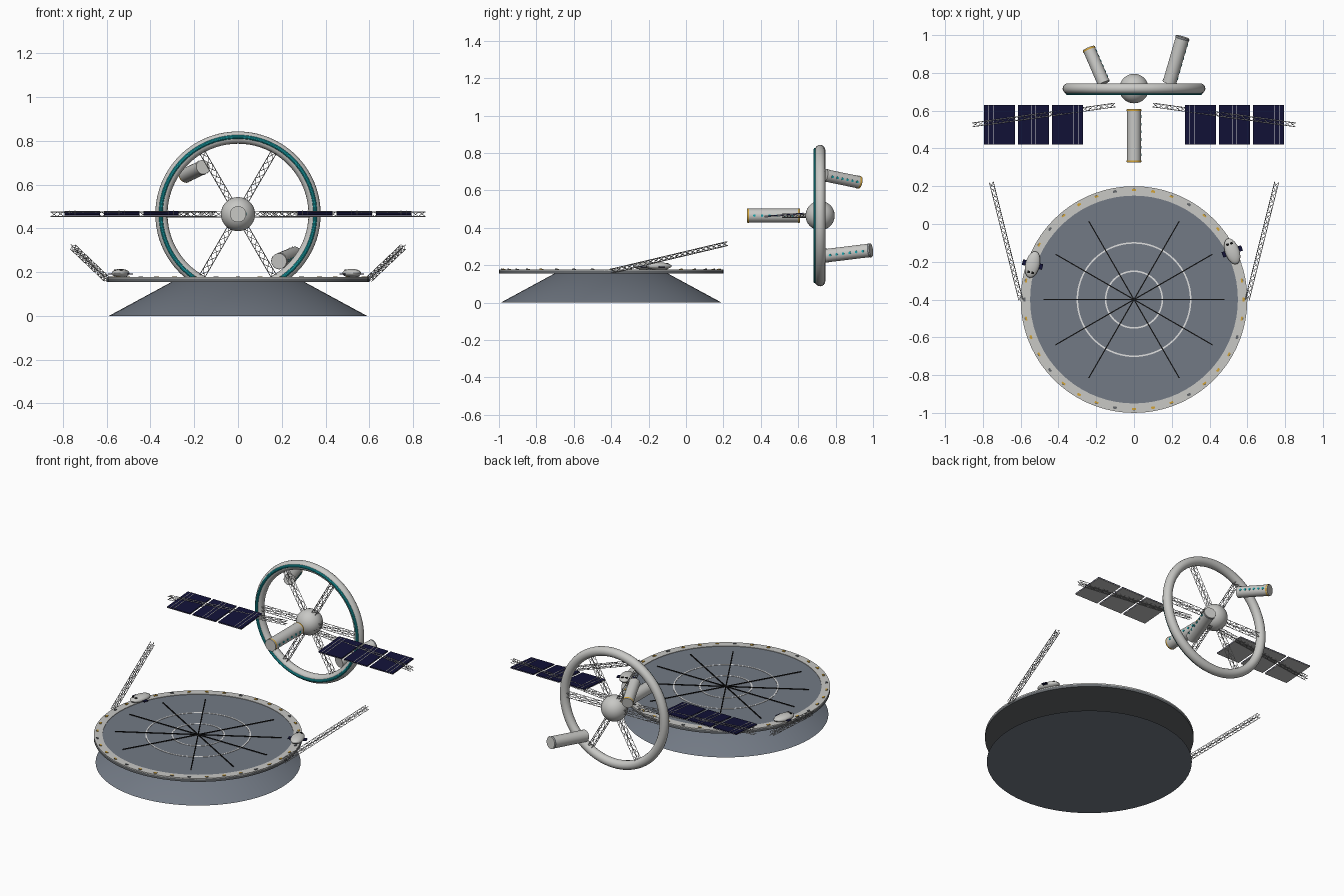
import bpy, bmesh
from math import pi, sin, cos, radians
from mathutils import Vector, Matrix

old = bpy.data.objects.get("Cube")
if old:
    bpy.data.objects.remove(old, do_unlink=True)


def material(name, rgb):
    m = bpy.data.materials.new(name)
    m.use_nodes = True
    m.diffuse_color = (*rgb, 1)
    m.node_tree.nodes["Principled BSDF"].inputs["Base Color"].default_value = (*rgb, 1)
    return m


HULL = material("hull pale grey", (0.58, 0.58, 0.56))
DECK = material("deck slate", (0.17, 0.195, 0.235))
EDGE = material("edge grey", (0.13, 0.14, 0.15))
TRUSS = material("truss grey", (0.5, 0.5, 0.5))
NAVY = material("solar navy", (0.006, 0.006, 0.04))
TEAL = material("window teal", (0.01, 0.38, 0.42))
GOLD = material("marker gold", (0.65, 0.37, 0.04))
BLACK = material("black", (0.005, 0.005, 0.005))
WHITE = material("line white", (0.75, 0.75, 0.75))


def finish(bm, name, mats, smooth=True):
    bmesh.ops.recalc_face_normals(bm, faces=bm.faces[:])
    me = bpy.data.meshes.new(name)
    bm.to_mesh(me)
    bm.free()
    ob = bpy.data.objects.new(name, me)
    bpy.context.collection.objects.link(ob)
    for m in mats:
        me.materials.append(m)
    if smooth:
        bpy.ops.object.select_all(action='DESELECT')
        ob.select_set(True)
        bpy.context.view_layer.objects.active = ob
        bpy.ops.object.shade_smooth_by_angle(angle=radians(35))
    return ob


def lathe(name, profile, centre, mat, steps=72, axis='Z', closed=False):
    """Spin an (r, height) profile around z, or around y for the wheel."""
    bm = bmesh.new()
    vs = [bm.verts.new((r, 0, h)) for r, h in profile]
    pairs = list(zip(vs, vs[1:])) + ([(vs[-1], vs[0])] if closed else [])
    es = [bm.edges.new(p) for p in pairs]
    bmesh.ops.spin(bm, geom=vs + es, cent=(0, 0, 0), axis=(0, 0, 1), angle=2 * pi, steps=steps)
    bmesh.ops.remove_doubles(bm, verts=bm.verts[:], dist=1e-5)
    if axis == 'Y':
        bm.transform(Matrix.Rotation(pi / 2, 4, 'X'))
    bm.transform(Matrix.Translation(centre))
    return finish(bm, name, [mat])


def ring_profile(r, h, a, n=16):
    return [(r + a * cos(2 * pi * i / n), h + a * sin(2 * pi * i / n)) for i in range(n)]


def aim(a, b):
    """Frame at a whose z axis points to b."""
    return Matrix.Translation(a) @ (Vector(b) - Vector(a)).to_track_quat('Z', 'Y').to_matrix().to_4x4()


def rod(bm, a, b, r, sides=4):
    length = (Vector(b) - Vector(a)).length
    m = aim(a, b) @ Matrix.Translation((0, 0, length / 2))
    bmesh.ops.create_cone(bm, cap_ends=True, segments=sides, radius1=r, radius2=r, depth=length, matrix=m)


def box(bm, size, m, index=0):
    new = bmesh.ops.create_cube(bm, size=1, matrix=m @ Matrix.Diagonal((*size, 1)))["verts"]
    for f in {f for v in new for f in v.link_faces}:
        f.material_index = index


def truss(name, a, b, width, r=0.0018):
    """Square lattice boom with four rails and zigzag braces."""
    bm = bmesh.new()
    m = aim(a, b)
    length = (Vector(b) - Vector(a)).length
    bays = round(length / (width * 1.2))
    h = width / 2 - r
    corners = [(-h, -h), (h, -h), (h, h), (-h, h)]
    for k, (x, y) in enumerate(corners):
        x2, y2 = corners[(k + 1) % 4]
        rod(bm, m @ Vector((x, y, 0)), m @ Vector((x, y, length)), r)
        for i in range(bays):
            z0, z1 = length * i / bays, length * (i + 1) / bays
            if i % 2:
                z0, z1 = z1, z0
            rod(bm, m @ Vector((x, y, z0)), m @ Vector((x2, y2, z1)), r * 0.7)
    finish(bm, name, [TRUSS], smooth=False)


# Landing disc: flared base, slab, pale rim and painted deck
C = Vector((0, -0.4, 0))
lathe("base", [(0, 0), (0.59, 0), (0.3, 0.157), (0, 0.157)], C, DECK)
lathe("deck_slab", [(0, 0.155), (0.6, 0.155), (0.6, 0.172), (0, 0.172)], C, EDGE)
lathe("deck_surface", [(0.55, 0.171), (0.55, 0.174), (0, 0.174)], C, DECK)
lathe("deck_rim", [(0.55, 0.17), (0.6, 0.17), (0.6, 0.177), (0.55, 0.177)], C, HULL, closed=True)
for r in (0.15, 0.3):
    lathe("deck_circle", [(r - 0.004, 0.172), (r + 0.004, 0.172), (r + 0.004, 0.176), (r - 0.004, 0.176)],
          C, WHITE, closed=True)

bm = bmesh.new()
for i in range(12):
    if i % 6 != 3:
        box(bm, (0.48, 0.006, 0.004),
            Matrix.Translation(C) @ Matrix.Rotation(i * pi / 6, 4, 'Z') @ Matrix.Translation((0.24, 0, 0.176)))
finish(bm, "deck_radial_lines", [BLACK], smooth=False)

bm = bmesh.new()
for i in range(36):
    spin = Matrix.Translation(C) @ Matrix.Rotation(i * pi / 18, 4, 'Z')
    box(bm, (0.01, 0.02, 0.005), spin @ Matrix.Translation((0.58, 0, 0.178)), 0 if i % 2 else 1 + i // 2 % 2)
    box(bm, (0.004, 0.012, 0.006), spin @ Matrix.Translation((0.586, 0, 0.178)), 1 if i % 4 == 0 else 2)
for f in bm.faces:
    a = f.calc_center_median() - C
    if a.length > 0 and f.material_index == 1:
        f.material_index = 0
finish(bm, "rim_markers", [GOLD, TEAL, EDGE], smooth=False)

# Parked shuttles on the rim
for name, x, y, turn in (("right_shuttle", -0.537, -0.215, 166), ("left_shuttle", 0.52, -0.145, 20)):
    place = Matrix.Translation((x, y, 0.195)) @ Matrix.Rotation(radians(turn), 4, 'Z')
    bm = bmesh.new()
    bmesh.ops.create_uvsphere(bm, u_segments=20, v_segments=12, radius=1,
                              matrix=place @ Matrix.Diagonal((0.038, 0.072, 0.02, 1)))
    finish(bm, name + "_body", [HULL])
    bm = bmesh.new()
    for s in (-1, 1):
        box(bm, (0.022, 0.03, 0.005), place @ Matrix.Translation((s * 0.044, 0, -0.004)), 0)
        box(bm, (0.014, 0.012, 0.006), place @ Matrix.Translation((s * 0.011, 0.042, 0.014)), 1)
    finish(bm, name + "_wings", [NAVY, BLACK], smooth=False)

# Wheel, light strip, hub and lattice spokes
H = Vector((0, 0.717, 0.465))
lathe("wheel", ring_profile(0.35, 0, 0.028), H, HULL, steps=80, axis='Y', closed=True)
lathe("wheel_light_strip", ring_profile(0.353, 0.026, 0.009, 10), H, TEAL, steps=80, axis='Y', closed=True)
bm = bmesh.new()
bmesh.ops.create_uvsphere(bm, u_segments=32, v_segments=20, radius=0.078, matrix=Matrix.Translation(H))
finish(bm, "hub", [HULL])
for i in range(6):
    d = Vector((cos(i * pi / 3), 0, sin(i * pi / 3)))
    truss("wheel_spoke", H + d * 0.07, H + d * 0.33, 0.03)


# Cylindrical modules with end collars and a row of windows
def module(name, a, b, r, collars):
    a, b = Vector(a), Vector(b)
    d = (b - a).normalized()
    bm = bmesh.new()
    rod(bm, a, b, r, 28)
    finish(bm, name, [HULL])
    for mat, p in zip(collars, (a + d * 0.004, b - d * 0.012)):
        bm = bmesh.new()
        bmesh.ops.create_cone(bm, cap_ends=False, segments=28, radius1=r + 0.002, radius2=r + 0.002,
                              depth=0.008, matrix=aim(p, p + d) @ Matrix.Translation((0, 0, 0.004)))
        finish(bm, name + "_collar", [mat])
    side = (Vector((1, 0, 0)) - d * d.x).normalized()
    bm = bmesh.new()
    for i in range(6):
        p = a.lerp(b, (i + 1) / 7) + side * (r - 0.002)
        rod(bm, p, p + side * 0.004, 0.007, 8)
    finish(bm, name + "_windows", [TEAL], smooth=False)


module("front_module", (0, 0.325, 0.465), (0, 0.61, 0.465), 0.037, (GOLD, GOLD))
module("upper_rear_module", (-0.16, 0.745, 0.68), (-0.24, 0.93, 0.642), 0.033, (HULL, GOLD))
module("lower_rear_module", (0.187, 0.745, 0.25), (0.258, 0.99, 0.28), 0.036, (HULL, EDGE))

# Mirrored solar arrays and deck antenna masts
for s, side in ((1, "left"), (-1, "right")):
    truss(side + "_array_boom", (s * 0.1, 0.63, 0.465), (s * 0.855, 0.525, 0.465), 0.024)
    truss(side + "_mast", (s * 0.6, -0.4, 0.168), (s * 0.755, 0.22, 0.315), 0.025)
    bm = bmesh.new()
    for n, x in enumerate((0.352, 0.532, 0.712)):
        tilt = Matrix.Translation((s * x, 0.525, 0.465)) @ Matrix.Rotation(radians(4.5), 4, 'X')
        box(bm, (0.162, 0.21, 0.004), tilt, 1)
        box(bm, (0.162, 0.21, 0.004), tilt @ Matrix.Translation((0, 0, 0.004)), 0)
        for k in (-1, 1):
            lx = s * (n - 1) * 0.045 + k * 0.012
            box(bm, (0.003, 0.21, 0.002), tilt @ Matrix.Translation((lx, 0, 0.0065)), 2)
    finish(bm, side + "_solar_panels", [NAVY, TRUSS, WHITE], smooth=False)
